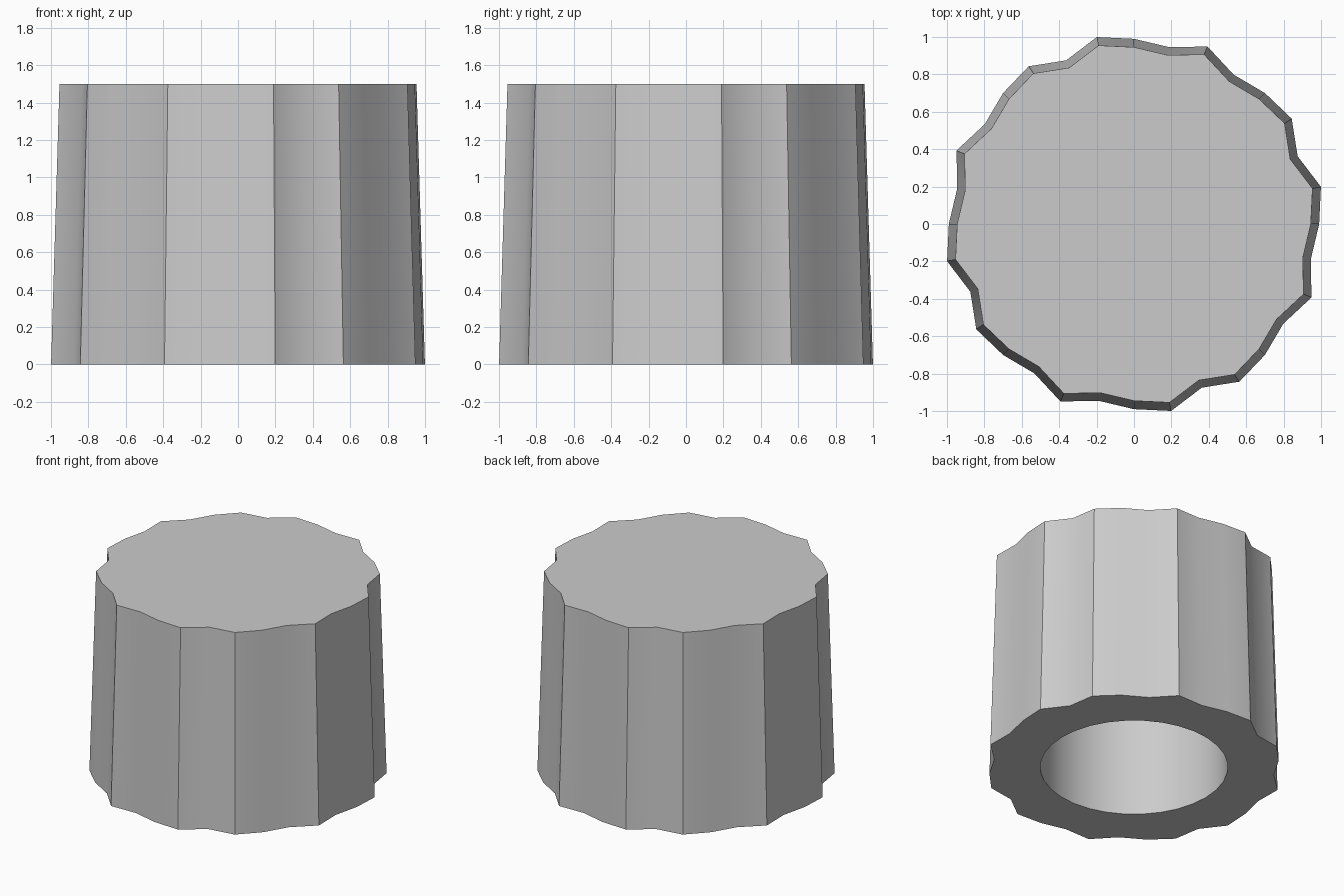
import bpy, bmesh
from math import cos, sin, pi, radians

if "Cube" in bpy.data.objects:
    bpy.data.objects.remove(bpy.data.objects["Cube"], do_unlink=True)

SIDES = 32
HEIGHT, TAPER = 1.5, 0.955
BORE_RADIUS, BORE_DEPTH = 0.64, 1.3
# Radii of one quarter of the ridged rim, repeated four times
RIM = [0.99, 1.019, 0.947, 1.014, 0.99, 0.96, 1.027, 0.964]

grey = bpy.data.materials.new("plain grey")
grey.use_nodes = True
colour = (0.6, 0.6, 0.6, 1)
grey.diffuse_color = colour
grey.node_tree.nodes["Principled BSDF"].inputs["Base Color"].default_value = colour

bm = bmesh.new()


def ring(radii, z):
    """Closed ring of vertices whose radii repeat around the axis."""
    verts = []
    for i in range(SIDES):
        a, r = 2 * pi * i / SIDES, radii[i % len(radii)]
        verts.append(bm.verts.new((r * cos(a), r * sin(a), z)))
    return verts


def bridge(a, b):
    for i in range(SIDES):
        j = (i + 1) % SIDES
        bm.faces.new((a[i], a[j], b[j], b[i]))


# Ridged tapered wall, underside rim and blind bore
top = ring([r * TAPER for r in RIM], HEIGHT)
base = ring(RIM, 0)
bore_mouth = ring([BORE_RADIUS], 0)
bore_end = ring([BORE_RADIUS], BORE_DEPTH)
rings = [top, base, bore_mouth, bore_end]
for upper, lower in zip(rings, rings[1:]):
    bridge(upper, lower)
bm.faces.new(top)
bm.faces.new(bore_end)
bmesh.ops.recalc_face_normals(bm, faces=bm.faces)

mesh = bpy.data.meshes.new("ridged_knob")
bm.to_mesh(mesh)
bm.free()
mesh.materials.append(grey)
knob = bpy.data.objects.new("ridged_knob", mesh)
bpy.context.collection.objects.link(knob)

# Soft grooves, crisp ridges
bpy.ops.object.select_all(action="DESELECT")
knob.select_set(True)
bpy.context.view_layer.objects.active = knob
bpy.ops.object.shade_smooth_by_angle(angle=radians(31))
